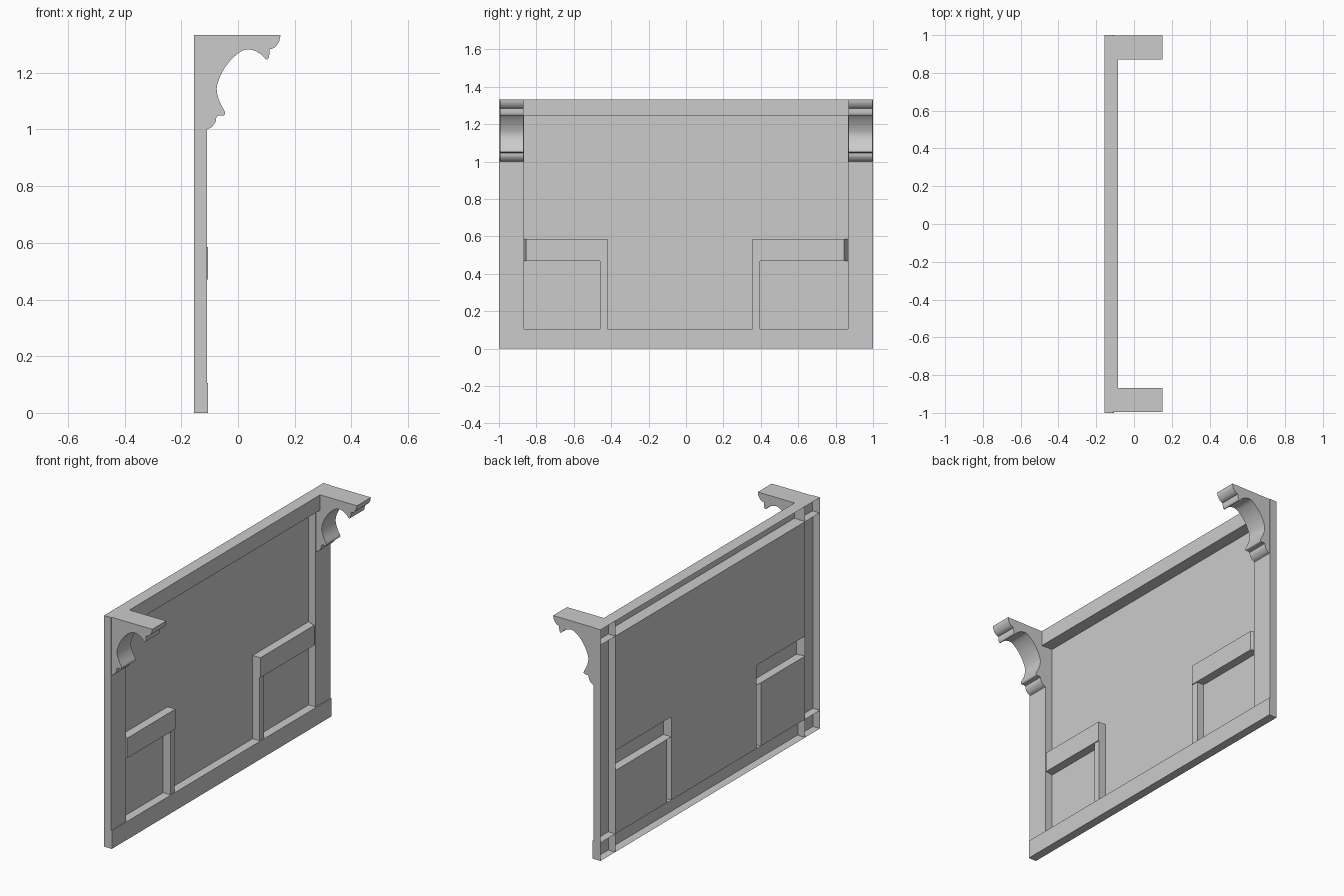
import bpy, bmesh
from mathutils import Vector

if "Cube" in bpy.data.objects:
    bpy.data.objects.remove(bpy.data.objects["Cube"])

BACK = -0.155          # plane of the open back
IN = 0.865             # inner edge of the stiles


def make(name, verts, faces, closed=False):
    bm = bmesh.new()
    vs = [bm.verts.new(v) for v in verts]
    for f in faces:
        bm.faces.new([vs[i] for i in f])
    if closed:
        bmesh.ops.recalc_face_normals(bm, faces=bm.faces)
    me = bpy.data.meshes.new(name)
    bm.to_mesh(me)
    bm.free()
    ob = bpy.data.objects.new(name, me)
    bpy.context.collection.objects.link(ob)
    return ob


def shell(name, y0, y1, z0, z1, xf, in0=0, in1=0):
    """Box facing +x, open at the back; in0/in1 slope the two ends."""
    back = [(BACK, y0, z0), (BACK, y1, z0), (BACK, y1, z1), (BACK, y0, z1)]
    a, b = y0 + in0, y1 - in1
    front = [(xf, a, z0), (xf, b, z0), (xf, b, z1), (xf, a, z1)]
    faces = [(4, 5, 6, 7)]
    for i in range(4):
        j = (i + 1) % 4
        faces.append((i, j, 4 + j, 4 + i))
    return make(name, back + front, faces)


def smooth_run(pts, n=4):
    """Catmull-Rom curve through the points."""
    p = [Vector(q) for q in pts]
    p = [2 * p[0] - p[1]] + p + [2 * p[-1] - p[-2]]
    out = []
    for i in range(1, len(p) - 2):
        a, b, c, d = p[i - 1:i + 3]
        for k in range(n):
            t = k / n
            out.append(0.5 * (2 * b + (c - a) * t + (2 * a - 5 * b + 4 * c - d) * t * t
                              + (3 * b - a - 3 * c + d) * t ** 3))
    return out + [p[-2]]


# frame: hollow rails and stiles
shell("bottom_rail", -1, 1, 0, 0.105, -0.105)
shell("top_rail", -0.995, 0.995, 1.245, 1.333, -0.085)
shell("left_stile", -1, -IN, 0, 1.333, -0.11)
shell("right_stile", IN, 1, 0, 1.333, -0.11)

# raised bars and posts in the lower corners
shell("left_bar", -IN, -0.42, 0.47, 0.585, -0.105, in0=0.01)
shell("right_bar", 0.355, IN, 0.47, 0.585, -0.105, in1=0.02)
shell("left_post", -0.46, -0.42, 0.105, 0.47, -0.11)
shell("right_post", 0.355, 0.395, 0.105, 0.47, -0.11)

# back panel, left open behind the bars and posts
ys = [-IN, -0.46, -0.42, 0.355, 0.395, IN]
zs = [0.105, 0.47, 0.585, 1.245]
open_cells = {(1, 0), (3, 0), (0, 1), (1, 1), (3, 1), (4, 1)}
verts = [(BACK, y, z) for z in zs for y in ys]
faces = []
for r in range(3):
    for c in range(5):
        if (c, r) not in open_cells:
            k = r * 6 + c
            faces.append((k, k + 1, k + 7, k + 6))
make("back_panel", verts, faces)

# scrolled brackets at the top corners
runs = [
    [(-0.11, 1.0), (-0.094, 1.008), (-0.08, 1.026), (-0.076, 1.046)],
    [(-0.066, 1.05), (-0.053, 1.049), (-0.046, 1.054), (-0.047, 1.064),
     (-0.062, 1.092), (-0.072, 1.12), (-0.075, 1.147), (-0.068, 1.175),
     (-0.053, 1.207), (-0.03, 1.24), (0, 1.268), (0.027, 1.282),
     (0.055, 1.279), (0.08, 1.266), (0.096, 1.25), (0.104, 1.248),
     (0.109, 1.256), (0.111, 1.27), (0.111, 1.283)],
    [(0.118, 1.284), (0.132, 1.292), (0.145, 1.311), (0.15, 1.333)],
]
profile = [q for run in runs for q in smooth_run(run)] + [Vector((-0.11, 1.333))]
n = len(profile)
for name, y0, y1 in (("left_bracket", -0.995, -0.868), ("right_bracket", 0.87, 0.997)):
    vs = [(q.x, y, q.y) for y in (y0, y1) for q in profile]
    fs = [tuple(range(n)), tuple(range(n, 2 * n))]
    fs += [(i, (i + 1) % n, n + (i + 1) % n, n + i) for i in range(n)]
    ob = make(name, vs, fs, closed=True)
    bpy.ops.object.select_all(action='DESELECT')
    ob.select_set(True)
    bpy.context.view_layer.objects.active = ob
    bpy.ops.object.shade_smooth_by_angle()
